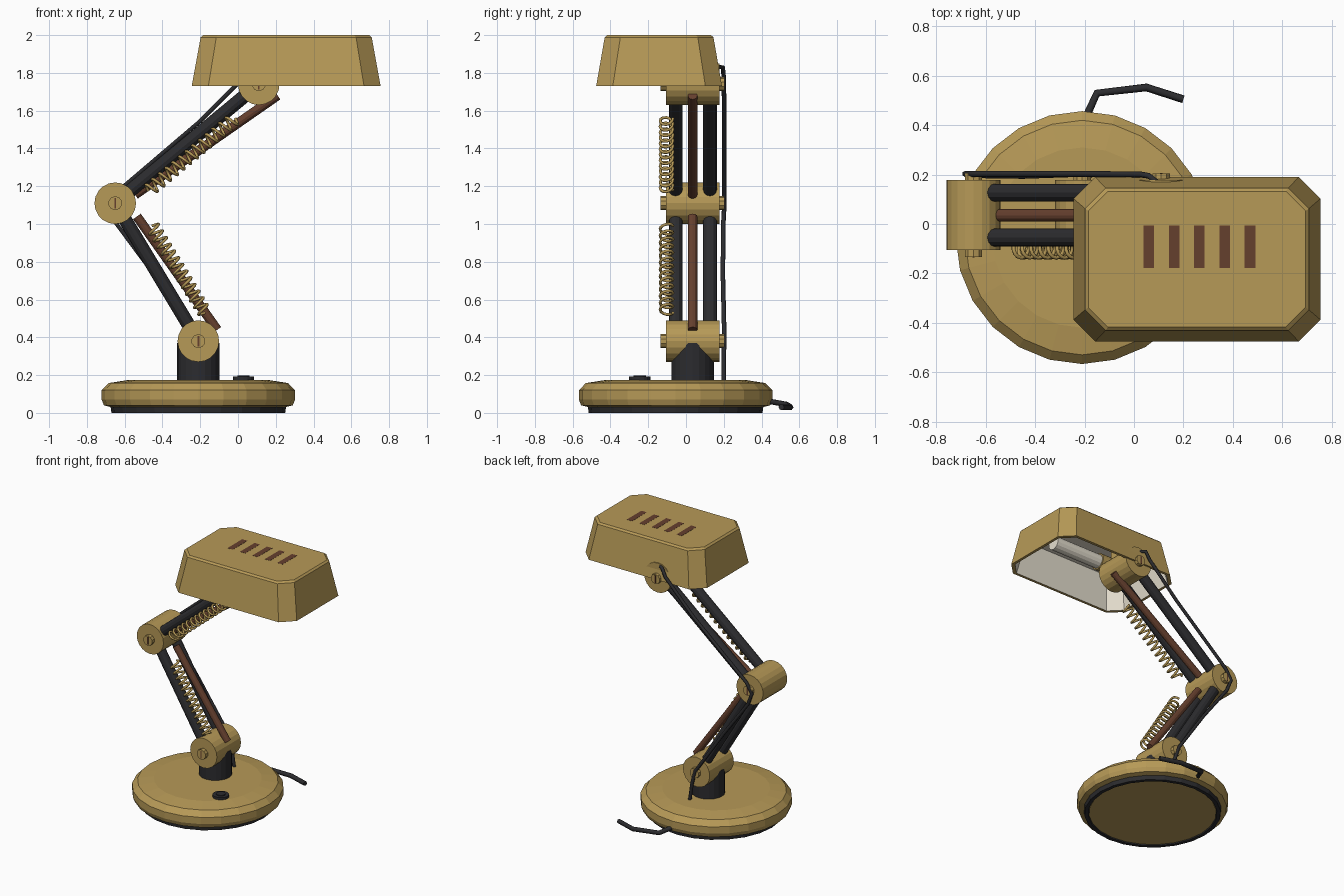
import bpy, bmesh, math
from mathutils import Vector

if "Cube" in bpy.data.objects:
    bpy.data.objects.remove(bpy.data.objects["Cube"])


def material(name, rgb):
    m = bpy.data.materials.new(name)
    m.diffuse_color = (*rgb, 1)
    m.use_nodes = True
    m.node_tree.nodes["Principled BSDF"].inputs["Base Color"].default_value = m.diffuse_color
    return m


BRASS = material("brass", (0.47, 0.32, 0.095))
BLACK = material("black", (0.025, 0.025, 0.028))
BROWN = material("copper_brown", (0.13, 0.05, 0.027))
CREAM = material("cream", (0.78, 0.73, 0.62))


def finish(name, bm, *mats):
    me = bpy.data.meshes.new(name)
    bm.to_mesh(me)
    bm.free()
    for m in mats:
        me.materials.append(m)
    ob = bpy.data.objects.new(name, me)
    bpy.context.collection.objects.link(ob)
    return ob


def rod(name, a, b, r, mat, sides=12):
    """Capped cylinder between two points."""
    a, b = Vector(a), Vector(b)
    bm = bmesh.new()
    bmesh.ops.create_cone(bm, cap_ends=True, segments=sides, radius1=r, radius2=r, depth=(b - a).length)
    ob = finish(name, bm, mat)
    ob.location = (a + b) / 2
    ob.rotation_mode = 'QUATERNION'
    ob.rotation_quaternion = (b - a).to_track_quat('Z', 'Y')
    return ob


def box(name, center, size, mat):
    bm = bmesh.new()
    bmesh.ops.create_cube(bm, size=1)
    bmesh.ops.scale(bm, vec=size, verts=bm.verts)
    bmesh.ops.translate(bm, vec=center, verts=bm.verts)
    return finish(name, bm, mat)


def bridge(bm, loops, mat=0):
    for lo, hi in zip(loops, loops[1:]):
        n = len(lo)
        for i in range(n):
            j = (i + 1) % n
            bm.faces.new((lo[i], lo[j], hi[j], hi[i])).material_index = mat


def lathe(name, profile, center, mat, sides=24):
    bm = bmesh.new()
    loops = [[bm.verts.new((center[0] + r * math.cos(i * math.tau / sides),
                            center[1] + r * math.sin(i * math.tau / sides), z))
              for i in range(sides)] for r, z in profile]
    bridge(bm, loops)
    bm.faces.new(loops[0][::-1])
    bm.faces.new(loops[-1])
    return finish(name, bm, mat)


def wire(name, points, r, mat, res=1):
    """Round wire along a polyline, turned into a mesh."""
    cu = bpy.data.curves.new(name, 'CURVE')
    cu.dimensions = '3D'
    cu.bevel_depth, cu.bevel_resolution, cu.use_fill_caps = r, res, True
    sp = cu.splines.new('POLY')
    sp.points.add(len(points) - 1)
    for p, co in zip(sp.points, points):
        p.co = (*co, 1)
    tmp = bpy.data.objects.new(name + "_path", cu)
    bpy.context.collection.objects.link(tmp)
    me = bpy.data.meshes.new_from_object(tmp.evaluated_get(bpy.context.evaluated_depsgraph_get()))
    bpy.data.objects.remove(tmp)
    me.materials.clear()
    me.materials.append(mat)
    ob = bpy.data.objects.new(name, me)
    bpy.context.collection.objects.link(ob)


def spring(name, a, b, turns, r):
    a, b = Vector(a), Vector(b)
    d = b - a
    u = Vector((0, 1, 0))
    v = d.normalized().cross(u)
    n = turns * 12
    wire(name, [a + d * (i / n) + r * (u * math.cos(i * math.tau / 12) + v * math.sin(i * math.tau / 12))
                for i in range(n + 1)], 0.008, BRASS)


# Base: rubber ring, body, bottom plate, switch
BC = (-0.21, -0.055)
lathe("rubber_foot", [(0.43, 0.012), (0.435, 0), (0.46, 0), (0.465, 0.035)], BC, BLACK)
lathe("bottom_plate", [(0.43, 0.006), (0.43, 0.03)], BC, BRASS)
lathe("base", [(0.46, 0.03), (0.5, 0.04), (0.512, 0.07), (0.512, 0.12), (0.475, 0.158), (0.365, 0.175)], BC, BRASS)
rod("switch_ring", (0.03, -0.245, 0.165), (0.03, -0.245, 0.192), 0.056, BLACK, 16)
rod("switch_button", (0.03, -0.245, 0.19), (0.03, -0.245, 0.198), 0.032, BLACK, 12)
rod("stem", (-0.21, 0.035, 0.16), (-0.21, 0.035, 0.37), 0.112, BLACK, 20)

# Joints: barrel with slotted screws on both ends
JOINTS = {"base": (-0.21, 0.38), "elbow": (-0.65, 1.11), "head": (0.11, 1.74)}
for n, (x, z) in JOINTS.items():
    rod(n + "_joint", (x, -0.105, z), (x, 0.178, z), 0.11, BRASS, 20)
    for side, y0, y1 in (("front", -0.1, -0.134), ("back", 0.17, 0.205)):
        rod(f"{n}_screw_{side}", (x, y0, z), (x, y1, z), 0.037, BRASS, 10)
        box(f"{n}_slot_{side}", (x, y1, z), (0.01, 0.004, 0.056), BROWN)

# Arms: paired black rods, brown tension rod, spring
for n, a, b in (("lower", "base", "elbow"), ("upper", "elbow", "head")):
    (x0, z0), (x1, z1) = JOINTS[a], JOINTS[b]
    for side, y in (("front", -0.055), ("back", 0.127)):
        rod(f"{n}_arm_{side}", (x0, y, z0), (x1, y, z1), 0.036, BLACK)
rod("lower_tension_rod", (-0.11, 0.035, 0.44), (-0.535, 0.035, 1.04), 0.025, BROWN)
rod("upper_tension_rod", (-0.545, 0.035, 1.155), (0.21, 0.035, 1.68), 0.025, BROWN)
spring("lower_spring", (-0.455, -0.103, 0.99), (-0.175, -0.103, 0.53), 13, 0.034)
spring("upper_spring", (-0.475, -0.103, 1.175), (-0.015, -0.103, 1.56), 13, 0.034)

# Cables: along the arms and out of the base
wire("arm_cable", [(-0.17, 0.2, 0.16), (-0.19, 0.2, 0.3), (-0.22, 0.203, 0.4), (-0.45, 0.195, 0.74), (-0.65, 0.198, 1.01),
                   (-0.685, 0.203, 1.1), (-0.64, 0.203, 1.17), (-0.2, 0.203, 1.545), (0.03, 0.2, 1.775),
                   (0.06, 0.195, 1.83), (0.13, 0.14, 1.83)], 0.012, BLACK)
wire("power_cord", [(-0.2, 0.42, 0.065), (-0.15, 0.53, 0.045), (0.05, 0.553, 0.03), (0.2, 0.505, 0.03)], 0.016, BLACK)

# Shade: tapered octagonal shell with a cream lining
SX, SY = 0.255, -0.1425


def octagon(bm, hx, hy, c, z):
    q = [(hx, hy - c), (hx - c, hy), (c - hx, hy), (-hx, hy - c),
         (-hx, c - hy), (c - hx, -hy), (hx - c, -hy), (hx, c - hy)]
    return [bm.verts.new((SX + x, SY + y, z)) for x, y in q]


bm = bmesh.new()
outer = [octagon(bm, *o) for o in ((0.5, 0.333, 0.088, 1.73), (0.453, 0.288, 0.083, 1.988), (0.44, 0.275, 0.08, 2.0))]
inner = [octagon(bm, *o) for o in ((0.48, 0.313, 0.083, 1.73), (0.432, 0.267, 0.078, 1.97))]
bridge(bm, outer)
bm.faces.new(outer[-1])
bridge(bm, [inner[0], outer[0]])
bridge(bm, inner[::-1], 1)
f = bm.faces.new(inner[-1][::-1])
f.material_index = 1
finish("shade", bm, BRASS, CREAM)
for i in range(5):
    box(f"vent_{i + 1}", (0.06 + i * 0.1025, -0.092, 1.998), (0.043, 0.172, 0.006), BROWN)

# Bulb tube and its socket, bracket to the head joint
rod("socket", (0.08, SY, 1.85), (0.2, SY, 1.85), 0.06, BRASS, 14)
rod("bulb_tube", (0.2, SY, 1.85), (0.59, SY, 1.85), 0.05, CREAM, 14)
box("head_bracket", (0.11, 0.02, 1.88), (0.08, 0.16, 0.2), BRASS)
